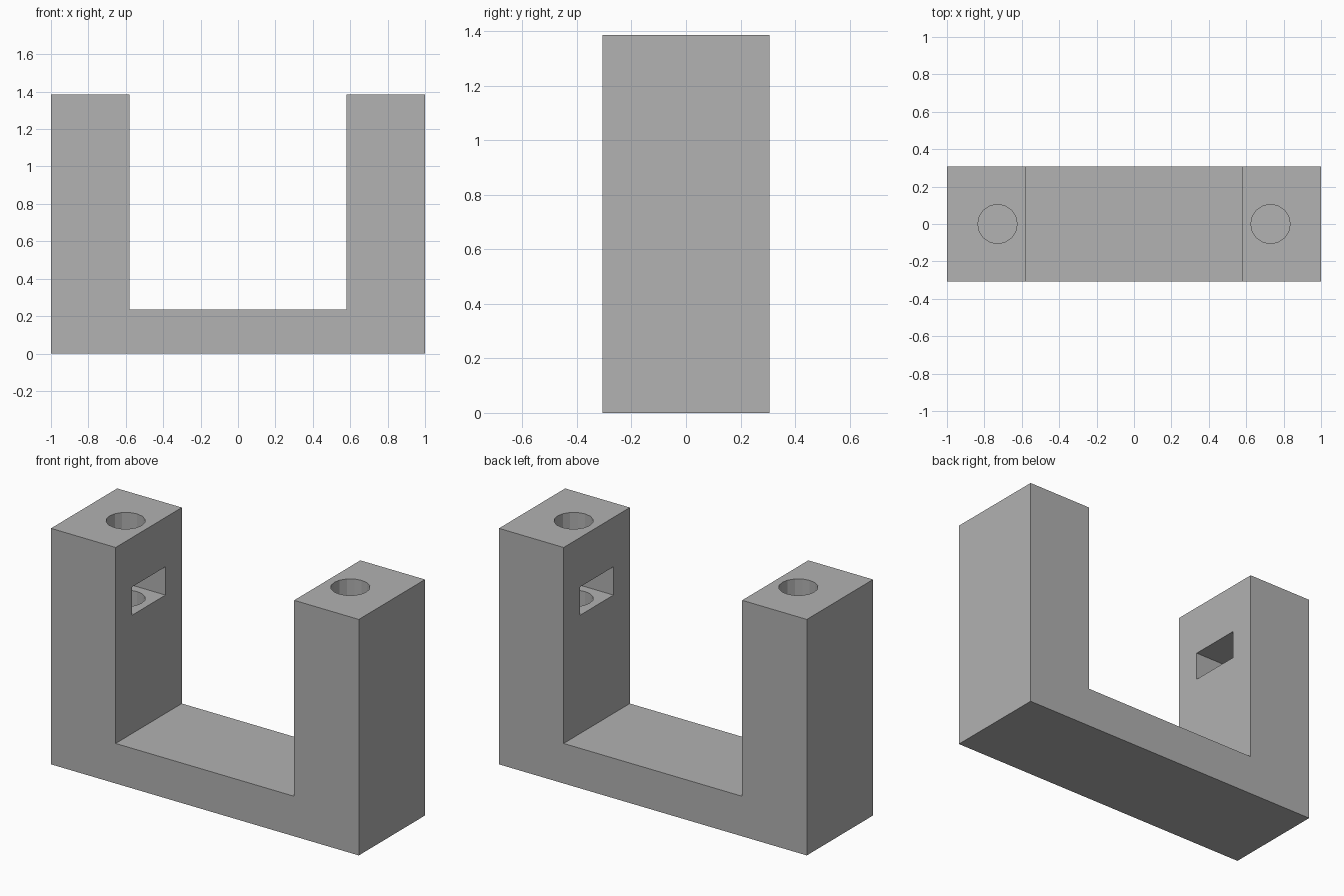
import bpy
import bmesh

old = bpy.data.objects.get("Cube")
if old:
    bpy.data.objects.remove(old, do_unlink=True)

HALF_DEPTH = 0.307
HEIGHT = 1.386
INNER = 0.58          # half width of the gap between the arms
FLOOR = 0.235         # top of the base
HOLE_X, HOLE_R = 0.73, 0.105
SLOT_LOW, SLOT_HIGH = 0.93, 1.096
SLOT_HALF = 0.155

grey = bpy.data.materials.new("plain grey")
grey.use_nodes = True
colour = (0.445, 0.445, 0.445, 1)
grey.diffuse_color = colour
grey.node_tree.nodes["Principled BSDF"].inputs["Base Color"].default_value = colour


def add_object(name, bm):
    bmesh.ops.recalc_face_normals(bm, faces=bm.faces)
    mesh = bpy.data.meshes.new(name)
    bm.to_mesh(mesh)
    bm.free()
    mesh.materials.append(grey)
    obj = bpy.data.objects.new(name, mesh)
    bpy.context.collection.objects.link(obj)
    return obj


def box(name, x0, x1, y0, y1, z0, z1):
    bm = bmesh.new()
    bmesh.ops.create_cube(bm, size=1)
    for v in bm.verts:
        v.co.x = x1 if v.co.x > 0 else x0
        v.co.y = y1 if v.co.y > 0 else y0
        v.co.z = z1 if v.co.z > 0 else z0
    return add_object(name, bm)


def cylinder(name, x, z0, z1):
    bm = bmesh.new()
    bmesh.ops.create_cone(bm, cap_ends=True, segments=16,
                          radius1=HOLE_R, radius2=HOLE_R, depth=z1 - z0)
    bmesh.ops.translate(bm, verts=bm.verts, vec=(x, 0, (z0 + z1) / 2))
    return add_object(name, bm)


def cut(target, cutter):
    mod = target.modifiers.new(cutter.name, "BOOLEAN")
    mod.operation = "DIFFERENCE"
    mod.solver = "EXACT"
    mod.object = cutter
    cutter.hide_render = True
    cutter.hide_viewport = True
    cutter.display_type = "WIRE"


# U-shaped body, extruded from its front profile
profile = [(-1, 0), (1, 0), (1, HEIGHT), (INNER, HEIGHT), (INNER, FLOOR),
           (-INNER, FLOOR), (-INNER, HEIGHT), (-1, HEIGHT)]
bm = bmesh.new()
front = bm.faces.new([bm.verts.new((x, -HALF_DEPTH, z)) for x, z in profile])
extruded = bmesh.ops.extrude_face_region(bm, geom=[front], use_keep_orig=True)
moved = [g for g in extruded["geom"] if isinstance(g, bmesh.types.BMVert)]
bmesh.ops.translate(bm, verts=moved, vec=(0, 2 * HALF_DEPTH, 0))
body = add_object("bracket_body", bm)

# Screw holes and nut slots, one set per arm
cutters = []
for side, sign in (("right", -1), ("left", 1)):
    xs = sorted((sign * (INNER - 0.05), sign * (HOLE_X + SLOT_HALF)))
    cutters += [
        box(side + "_nut_slot_cutter", *xs, -SLOT_HALF, SLOT_HALF, SLOT_LOW, SLOT_HIGH),
        # A thin web stays between the upper hole and the slot
        cylinder(side + "_upper_hole_cutter", sign * HOLE_X, SLOT_HIGH + 0.012, HEIGHT + 0.05),
        cylinder(side + "_lower_hole_cutter", sign * HOLE_X, 0.6, SLOT_LOW + 0.05),
    ]
for cutter in cutters:
    cut(body, cutter)

# Bake the cuts and drop the helpers
bpy.context.view_layer.update()
depsgraph = bpy.context.evaluated_depsgraph_get()
baked = bpy.data.meshes.new_from_object(body.evaluated_get(depsgraph))
body.modifiers.clear()
body.data = baked
for cutter in cutters:
    bpy.data.objects.remove(cutter, do_unlink=True)
